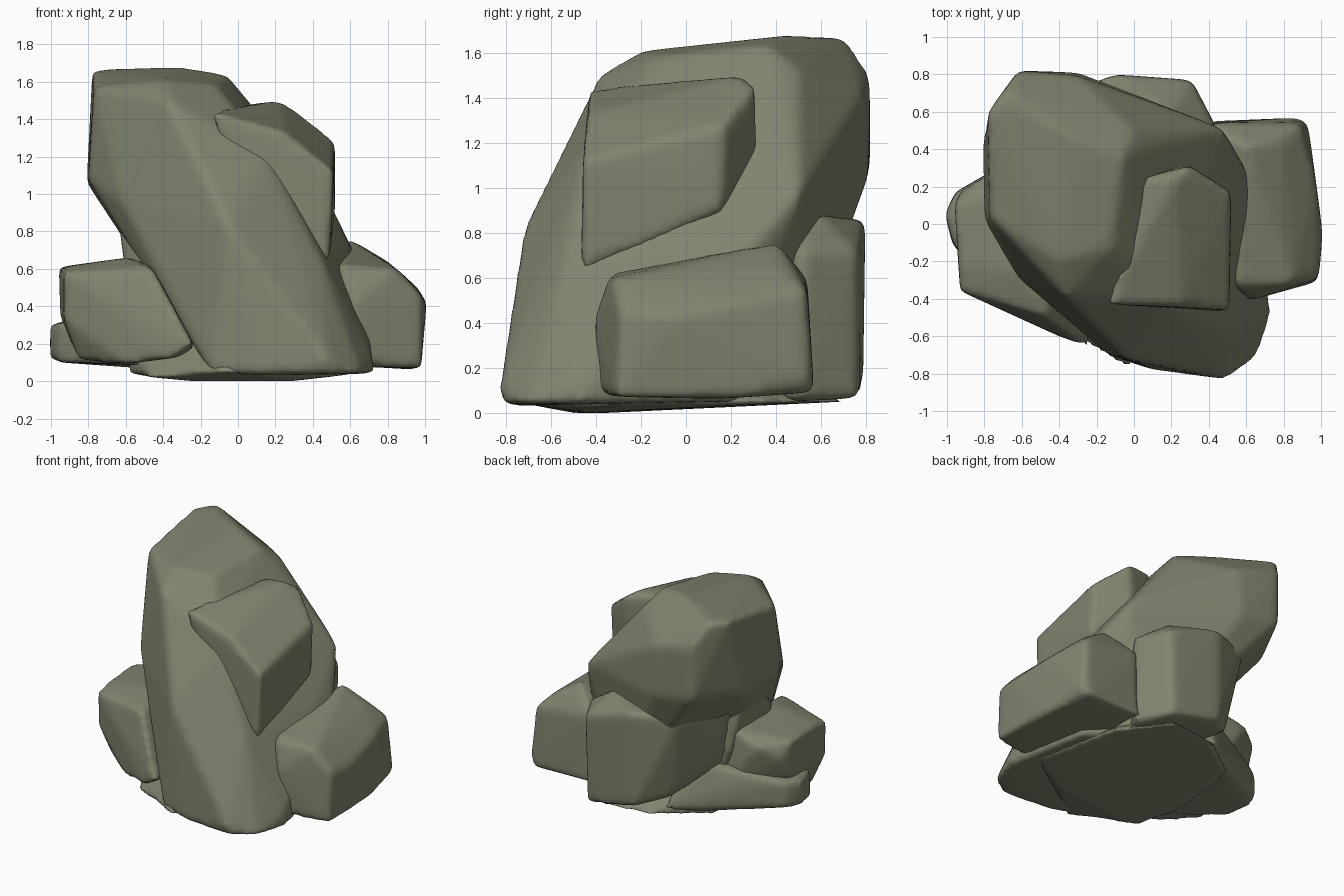
import bpy, bmesh

stone = bpy.data.materials.new("olive grey stone")
stone.diffuse_color = (0.215, 0.230, 0.155, 1)


def rock(name, pts, soft=10):
    """Convex boulder through a few corner points, with worn edges."""
    bm = bmesh.new()
    for p in pts:
        bm.verts.new(p)
    res = bmesh.ops.convex_hull(bm, input=bm.verts)
    junk = {g for g in res["geom_interior"] + res["geom_unused"]
            if isinstance(g, bmesh.types.BMVert)}
    bmesh.ops.delete(bm, geom=list(junk), context='VERTS')
    bmesh.ops.recalc_face_normals(bm, faces=bm.faces)
    me = bpy.data.meshes.new(name)
    bm.to_mesh(me)
    bm.free()
    me.materials.append(stone)
    ob = bpy.data.objects.new(name, me)
    bpy.context.collection.objects.link(ob)
    rm = ob.modifiers.new("voxels", 'REMESH')
    rm.mode = 'VOXEL'
    rm.voxel_size = 0.025
    rm.use_smooth_shade = True
    sm = ob.modifiers.new("worn edges", 'SMOOTH')
    sm.factor = 0.5
    sm.iterations = soft
    return ob


# Big slab leaning from front right foot to back left top
rock("main_slab", [
    (0.73, -0.48, 0.04), (0.66, -0.71, 0.04), (0.50, -0.82, 0.04), (0.48, -0.83, 0.12),
    (0.10, -0.78, 0.03), (-0.14, -0.70, 0.04), (0.60, 0.15, 0.05), (0.20, 0.45, 0.05),
    (-0.10, -0.30, 0.05), (0.72, -0.50, 0.12),
    (-0.81, 0.42, 1.06), (-0.80, 0.02, 1.08), (-0.62, -0.29, 0.95), (-0.05, -0.72, 0.83),
    (0.16, -0.42, 1.22), (0.45, -0.55, 0.65),
    (0.64, 0.23, 0.65), (0.59, 0.10, 0.74), (0.48, 0.51, 0.98), (0.20, 0.58, 1.18),
    (-0.37, -0.39, 1.50), (-0.77, 0.03, 1.57), (-0.12, -0.12, 1.59), (-0.06, 0.36, 1.64),
    (0.00, 0.50, 1.53), (-0.30, 0.45, 1.68), (-0.78, 0.60, 1.66), (-0.70, 0.71, 1.67),
    (-0.62, 0.82, 1.50), (-0.30, 0.79, 1.42), (0.07, 0.42, 1.48),
    (-0.62, 0.82, 1.10), (-0.30, 0.81, 1.05), (-0.40, -0.20, 1.61)], 10)

# Block resting on the upper right side
rock("upper_block", [
    (-0.14, -0.43, 1.44), (0.06, 0.25, 1.48), (0.30, 0.31, 1.45), (0.22, 0.24, 1.50),
    (0.52, 0.17, 1.28), (0.51, -0.46, 1.12), (0.25, -0.44, 1.33), (0.05, -0.10, 1.45),
    (0.52, 0.15, 0.90), (0.49, -0.47, 0.63), (0.28, 0.32, 1.15), (0.00, -0.40, 0.90),
    (0.10, 0.20, 0.80)], 6)

# Boulder on the right
rock("right_boulder", [
    (0.40, 0.55, 0.10), (0.88, 0.57, 0.09), (0.93, 0.54, 0.15), (0.97, 0.15, 0.06),
    (0.98, -0.31, 0.07), (0.62, -0.40, 0.08), (0.45, -0.25, 0.10),
    (1.01, -0.05, 0.42), (0.99, -0.29, 0.45), (0.97, 0.25, 0.49), (0.89, 0.54, 0.54),
    (0.62, -0.41, 0.42), (0.54, -0.34, 0.62), (0.85, -0.32, 0.60), (0.62, 0.20, 0.69),
    (0.60, 0.41, 0.76), (0.40, 0.54, 0.60), (0.80, 0.42, 0.64)])

# Boulder behind, under the overhang
rock("back_boulder", [
    (0.29, 0.77, 0.06), (-0.10, 0.79, 0.14), (-0.30, 0.62, 0.20), (-0.54, 0.32, 0.42),
    (0.43, 0.52, 0.05), (0.31, 0.77, 0.72), (-0.10, 0.80, 0.86), (-0.42, 0.68, 0.86),
    (0.44, 0.52, 0.72), (0.20, 0.60, 0.88), (0.10, 0.00, 0.05), (-0.2, 0.1, 0.9),
    (-0.62, 0.32, 0.86)])

# Wedge stone tucked under the left of the slab
rock("left_wedge", [
    (-0.64, -0.02, 0.86), (-0.63, 0.20, 0.86), (-0.60, -0.20, 0.55), (-0.58, 0.30, 0.50),
    (-0.48, -0.32, 0.72), (-0.45, -0.40, 0.10), (-0.30, 0.45, 0.80), (-0.10, 0.10, 0.80),
    (-0.10, 0.10, 0.10), (-0.45, 0.30, 0.10), (-0.25, -0.48, 0.40)], 6)

# Boulder on the left
rock("left_boulder", [
    (-0.96, 0.10, 0.61), (-0.93, 0.18, 0.50), (-0.78, 0.27, 0.58), (-0.94, -0.20, 0.61),
    (-0.93, -0.36, 0.58), (-0.60, -0.25, 0.66), (-0.46, -0.50, 0.61), (-0.93, -0.35, 0.33),
    (-0.95, 0.10, 0.33), (-0.60, -0.50, 0.09), (-0.24, -0.66, 0.20), (-0.36, -0.62, 0.12),
    (-0.85, -0.30, 0.11), (-0.20, -0.20, 0.15), (-0.50, 0.24, 0.66), (-0.50, 0.30, 0.15)], 7)

# Low ledge under the left boulder
rock("left_ledge", [
    (-1.01, 0.05, 0.11), (-1.01, 0.05, 0.30), (-0.96, 0.17, 0.13), (-0.95, 0.17, 0.32),
    (-0.97, -0.12, 0.10), (-0.96, -0.12, 0.31), (-0.72, 0.27, 0.10), (-0.72, 0.28, 0.36),
    (-0.60, -0.42, 0.09), (-0.60, -0.40, 0.32), (-0.25, -0.30, 0.08), (-0.40, 0.46, 0.06),
    (-0.42, 0.40, 0.42), (-0.22, 0.60, 0.08), (-0.25, 0.50, 0.25)])

# Flat stones at ground level
rock("base_stone", [
    (-0.58, -0.28, 0.04), (-0.57, -0.25, 0.25), (-0.47, -0.52, 0.02), (-0.25, -0.50, 0.00),
    (-0.04, -0.77, 0.05), (0.00, -0.35, 0.00), (0.30, -0.45, 0.00),
    (0.65, -0.30, 0.04), (0.50, 0.35, 0.04), (0.20, 0.70, 0.05), (-0.15, 0.65, 0.05),
    (-0.50, 0.40, 0.05), (-0.57, 0.15, 0.05), (-0.50, 0.35, 0.25), (0.20, 0.20, 0.30),
    (-0.20, -0.45, 0.28)], 4)
